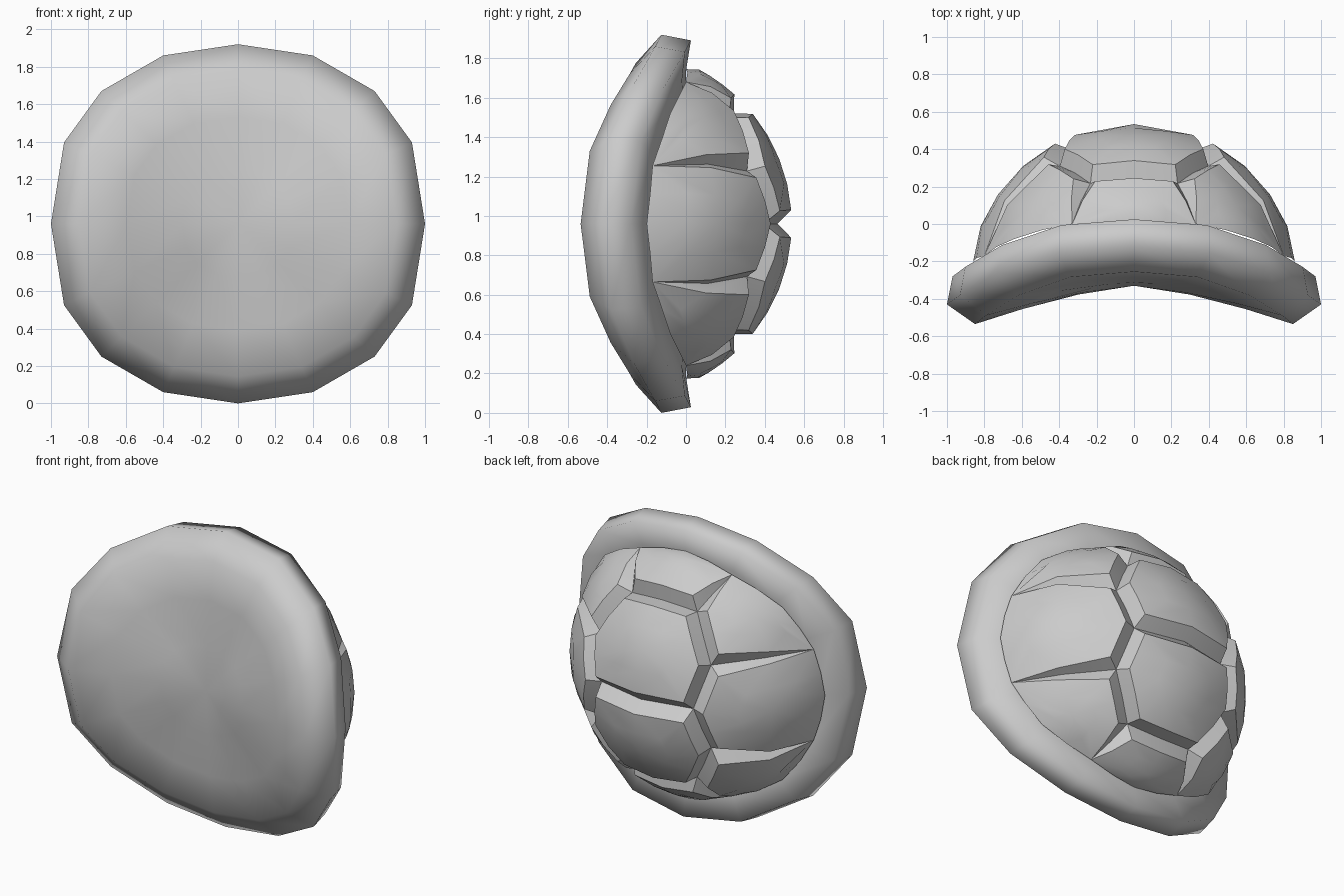
import bpy, bmesh, math
from mathutils import Vector, Matrix

cube = bpy.data.objects.get("Cube")
if cube:
    bpy.data.objects.remove(cube)

grey = bpy.data.materials.new("shell grey")
grey.use_nodes = True
COLOR = (0.6, 0.6, 0.6, 1)
grey.diffuse_color = COLOR
grey.node_tree.nodes["Principled BSDF"].inputs["Base Color"].default_value = COLOR

CENTRE = Vector((0, -0.35, 0.96))
LOW, HIGH = 0.815, 0.887   # groove and plate radii of the dome
INSET = 0.075


def finish(bm, name, angle):
    bmesh.ops.remove_doubles(bm, verts=bm.verts, dist=0.0005)
    bmesh.ops.recalc_face_normals(bm, faces=bm.faces)
    mesh = bpy.data.meshes.new(name)
    bm.to_mesh(mesh)
    bm.free()
    mesh.materials.append(grey)
    obj = bpy.data.objects.new(name, mesh)
    bpy.context.collection.objects.link(obj)
    bpy.ops.object.select_all(action="DESELECT")
    obj.select_set(True)
    bpy.context.view_layer.objects.active = obj
    bpy.ops.object.shade_smooth_by_angle(angle=math.radians(angle))


# Bent rim and belly: one closed skin made of 16-sided rings
quarter = [(1, 0), (.93, .435), (.73, .71), (.40, .90), (0, .96)]
half = quarter + [(-x, z) for x, z in quarter[-2::-1]]
outline = half + [(x, -z) for x, z in half[-2:0:-1]]


def ring(scale, y_mid, y_side):
    return [Vector((x * scale, y_side + (y_mid - y_side) * (1 - abs(x) ** 2.5),
                    CENTRE.z + z * scale)) for x, z in outline]


front = ring(.85, -.255, -.535)
hub = Vector((0, -.33, CENTRE.z))


def belly_ring(t):
    points = [hub.lerp(p, t) for p in front]
    for p, q in zip(points, front):
        p.y = hub.y + (q.y - hub.y) * t ** 1.4
    return points


rings = [belly_ring(.35), belly_ring(.7), front,
         ring(1, -.125, -.43), ring(.97, .025, -.28),
         ring(.81, 0, -.2), ring(.68, 0, -.15)]
bm = bmesh.new()
loops = [[bm.verts.new(p) for p in r] for r in rings]
middle = bm.verts.new(hub)
for i in range(len(outline)):
    j = (i + 1) % len(outline)
    bm.faces.new((middle, loops[0][i], loops[0][j]))
    for a, b in zip(loops, loops[1:]):
        bm.faces.new((a[i], a[j], b[j], b[i]))
bm.faces.new(loops[-1])
finish(bm, "rim_and_belly", 110)

# Groove crossings on the dome, and points along the rim, from the dome centre
hub_side = Vector((.33, .745, 0)).normalized() * LOW
hex_side = Vector((.40, .665, .27)).normalized() * LOW
hex_top = Vector((.23, .56, .53)).normalized() * LOW
rim_top = Vector((0, .35, .785))
rim_groove_top = Vector((.33, .35, .72))
rim_corner = Vector((.64, .27, .56))
rim_groove_side = Vector((.80, .18, .295))
rim_side = Vector((.86, .15, 0))
RIM = (rim_top, rim_groove_top, rim_corner, rim_groove_side, rim_side)


def flip(p, axis):
    q = p.copy()
    q[axis] *= -1
    return q


def between(a, b):
    """Point halfway along the arc from a to b."""
    return (a.normalized() + b.normalized()).normalized() * (a.length + b.length) / 2


def plate(name, corners, sx=1, sz=1):
    """Raised plate with sloping walls that run down to the groove lines."""
    rim = [any((flip(p, 0) - r).length < .001 or (p - r).length < .001
               or (flip(p, 2) - r).length < .001 for r in RIM) for p in corners]
    pts = [Vector((p.x * sx, p.y, p.z * sz)) for p in corners]
    n = len(pts)
    mid = sum(pts, Vector()).normalized()
    inner = []
    for i, p in enumerate(pts):
        if rim[i]:
            inner.append(p)
            continue
        normals = []
        for q in (pts[i - 1], pts[(i + 1) % n]):
            c = p.cross(q).normalized()
            normals.append(c if c.dot(mid) > 0 else -c)
        rows = Matrix((normals[0], normals[1], p.normalized()))
        corner = rows.inverted() @ Vector((INSET, INSET, 1))
        inner.append(corner.normalized() * HIGH)
    base, top, on_rim = [], [], []
    for i in range(n):
        j = (i + 1) % n
        on_rim.append(rim[i] and rim[j])
        base += [pts[i], between(pts[i], pts[j])]
        edge_mid = between(inner[i], inner[j])
        top += [inner[i], edge_mid if on_rim[i] else edge_mid.normalized() * HIGH]
        if on_rim[i]:
            base[-1] = edge_mid
    peak = sum((p.normalized() for p in inner), Vector()).normalized() * HIGH
    bm = bmesh.new()
    peak_vert = bm.verts.new(CENTRE + peak)
    b = [bm.verts.new(CENTRE + p) for p in base]
    t = [bm.verts.new(CENTRE + p) for p in top]
    m = [bm.verts.new(CENTRE + between(p, peak).normalized() * HIGH) for p in top]
    for i in range(2 * n):
        j = (i + 1) % (2 * n)
        bm.faces.new((peak_vert, m[i], m[j]))
        bm.faces.new((m[i], t[i], t[j], m[j]))
        if not on_rim[i // 2]:
            bm.faces.new((t[i], b[i], b[j], t[j]))
    finish(bm, name, 32)


# Plates of the dome, repeated above/below and left/right
for sz, level in ((1, "upper"), (-1, "lower")):
    plate(level + "_centre_plate",
          [hub_side, hex_side, hex_top, flip(hex_top, 0),
           flip(hex_side, 0), flip(hub_side, 0)], 1, sz)
    plate(level + "_end_plate",
          [hex_top, rim_groove_top, rim_top,
           flip(rim_groove_top, 0), flip(hex_top, 0)], 1, sz)
    for sx, side in ((1, "left"), (-1, "right")):
        plate(f"{level}_{side}_plate",
              [hex_side, hex_top, rim_groove_top, rim_corner, rim_groove_side], sx, sz)
for sx, side in ((1, "left"), (-1, "right")):
    plate(f"middle_{side}_plate",
          [hub_side, hex_side, rim_groove_side, rim_side,
           flip(rim_groove_side, 2), flip(hex_side, 2)], sx)
